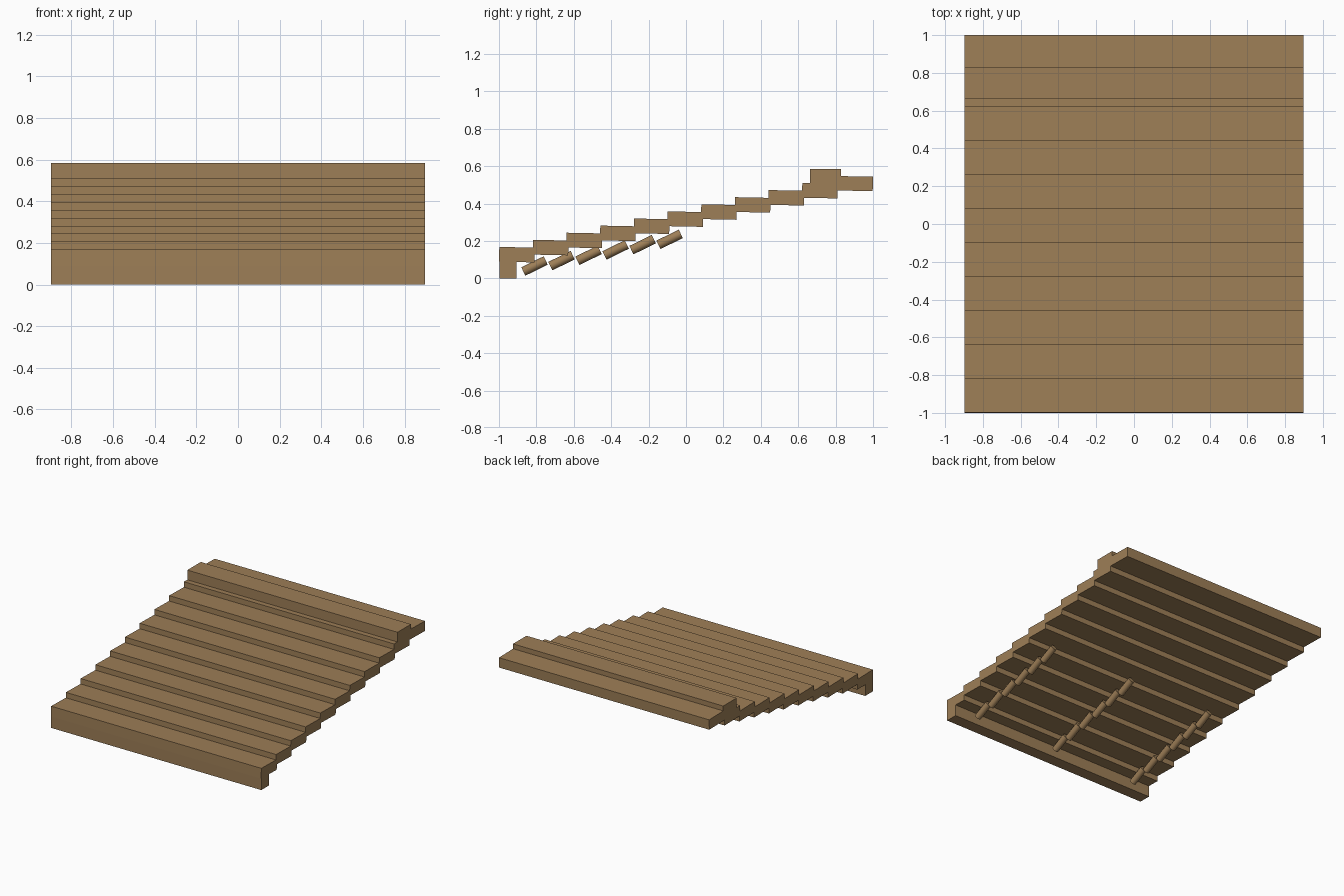
import bpy
import math

if "Cube" in bpy.data.objects:
    bpy.data.objects.remove(bpy.data.objects["Cube"])

W = 1.796          # roof width along x
TILT = -0.02       # boards dip very slightly towards the back

wood = bpy.data.materials.new("warm brown wood")
wood.diffuse_color = (0.34, 0.21, 0.095, 1)
wood.use_nodes = True
wood.node_tree.nodes["Principled BSDF"].inputs["Base Color"].default_value = wood.diffuse_color


def box(name, y0, y1, z0, z1, tilt=0.0):
    """Full-width beam between the given y and z limits."""
    bpy.ops.mesh.primitive_cube_add(
        size=1, location=(0, (y0 + y1) / 2, (z0 + z1) / 2), rotation=(tilt, 0, 0))
    ob = bpy.context.object
    ob.name = name
    ob.scale = (W, y1 - y0, z1 - z0)
    ob.data.materials.append(wood)
    return ob


# Eave beam along the front edge
box("eave_beam", -0.998, -0.905, 0.0, 0.1)

# Ten overlapping roof boards rising towards the back
for i in range(10):
    y, z = -0.999 + 0.18 * i, 0.087 + 0.038 * i
    box(f"roof_board_{i + 1}", y, y + 0.19, z, z + 0.079, TILT)

# Ridge cap and the board behind it
box("ridge_cap", 0.664, 0.828, 0.503, 0.584)
box("back_board", 0.81, 0.999, 0.468, 0.545, TILT)

# Three rows of short pegs under the front half
for x in (-0.72, 0, 0.72):
    for i in range(6):
        bpy.ops.mesh.primitive_cylinder_add(
            vertices=16, radius=0.025, depth=0.133,
            location=(x, -0.81 + 0.1445 * i, 0.066 + 0.0285 * i),
            rotation=(math.radians(-64), 0, 0))
        peg = bpy.context.object
        peg.name = f"under_peg_{i + 1}"
        peg.data.materials.append(wood)
        bpy.ops.object.shade_smooth_by_angle(angle=math.radians(40))
